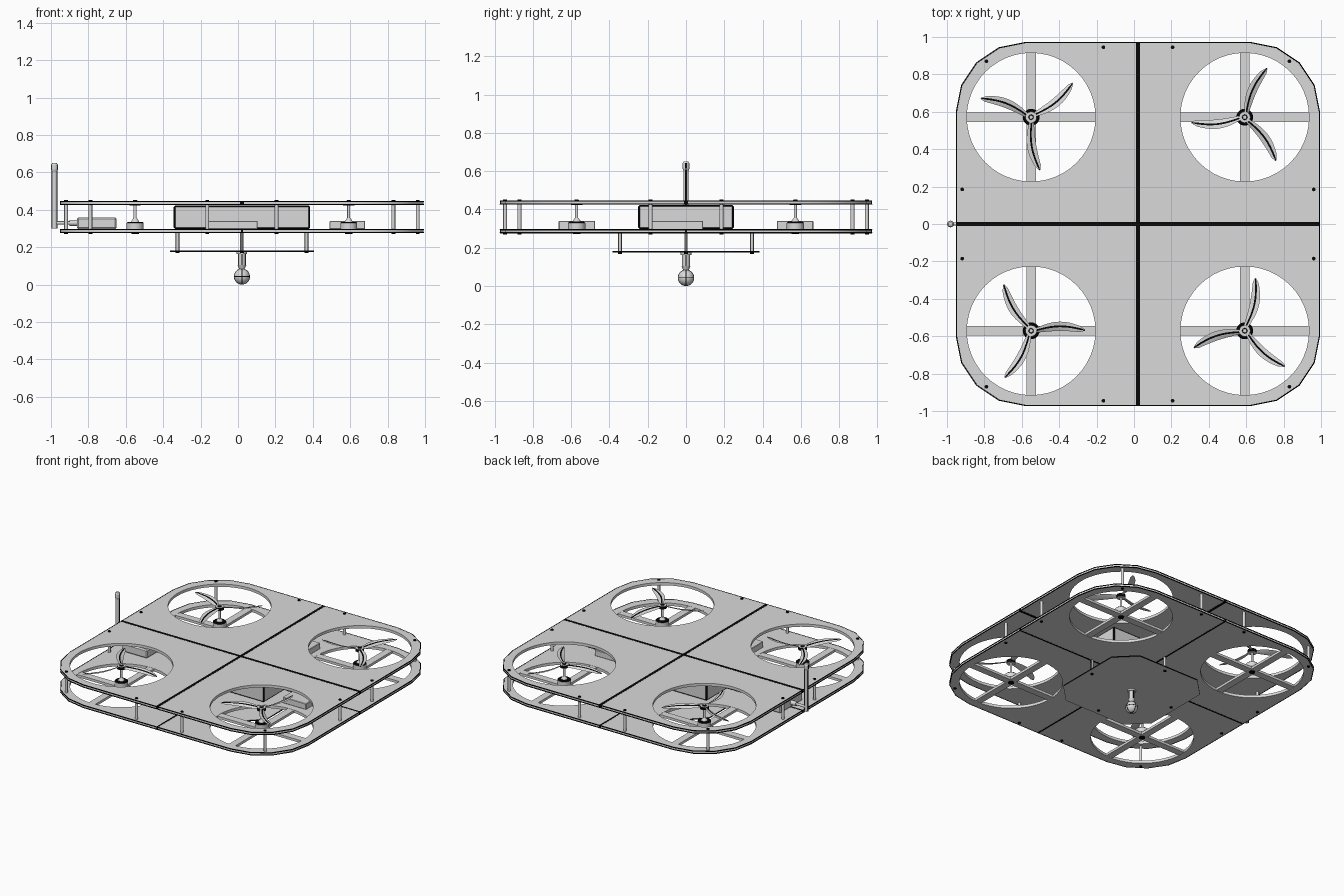
import bpy, bmesh
from math import sin, cos, pi, radians
from mathutils import Matrix, Vector

if "Cube" in bpy.data.objects:
    bpy.data.objects.remove(bpy.data.objects["Cube"])

CX = 0.021      # middle of the airframe in x
ROTOR = 0.571   # rotor distance from the middle, both ways


def material(name, value):
    mat = bpy.data.materials.new(name)
    mat.use_nodes = True
    colour = (value, value, value, 1)
    mat.diffuse_color = colour
    mat.node_tree.nodes["Principled BSDF"].inputs["Base Color"].default_value = colour
    return mat


grey, black = material("light_grey", 0.7), material("black", 0.002)


# Rules that choose the black faces of a part
def all_black(face):
    return True


def no_black(face):
    return False


def bevel_black(face):
    return max(abs(c) for c in face.normal) < 0.95


def rim_black(face):
    return abs(face.normal.z) < 0.5


def finish(name, bm, loc=(0, 0, 0), dark=no_black):
    bmesh.ops.recalc_face_normals(bm, faces=bm.faces[:])
    bm.normal_update()
    for face in bm.faces:
        face.material_index = int(face.material_index or dark(face))
    mesh = bpy.data.meshes.new(name)
    mesh.materials.append(grey)
    mesh.materials.append(black)
    bm.to_mesh(mesh)
    bm.free()
    mesh.shade_smooth()
    mesh.set_sharp_from_angle(angle=radians(35))
    ob = bpy.data.objects.new(name, mesh)
    ob.location = loc
    bpy.context.scene.collection.objects.link(ob)
    return ob


def turned(name, steps, loc=(0, 0, 0), sides=24, dark=no_black):
    """Stacked round sections, each (bottom radius, top radius, z1, z2)."""
    bm = bmesh.new()
    for r1, r2, z1, z2 in steps:
        bmesh.ops.create_cone(bm, cap_ends=True, segments=sides, radius1=r1, radius2=r2,
                              depth=z2 - z1, matrix=Matrix.Translation((0, 0, (z1 + z2) / 2)))
    return finish(name, bm, loc, dark)


def box(name, x1, x2, y1, y2, z1, z2, bevel=0.0, dark=no_black):
    bm = bmesh.new()
    bmesh.ops.create_cube(bm, size=1)
    bmesh.ops.scale(bm, vec=(x2 - x1, y2 - y1, z2 - z1), verts=bm.verts[:])
    if bevel:
        bmesh.ops.bevel(bm, geom=bm.edges[:], offset=bevel, segments=1, affect='EDGES')
    return finish(name, bm, ((x1 + x2) / 2, (y1 + y2) / 2, (z1 + z2) / 2), dark)


def seam(name, x, y, hx, hy, z1, z2):
    """Black strip given by its middle and half widths."""
    box(name, x - hx, x + hx, y - hy, y + hy, z1, z2, dark=all_black)


def arc(cx, cy, r, a1, a2, n):
    return [(cx + r * cos(a1 + (a2 - a1) * i / n), cy + r * sin(a1 + (a2 - a1) * i / n))
            for i in range(n + 1)]


def outline(name, loops, z, thickness=0.0, bead=0.0, dark=no_black):
    """Filled outlines with holes, or a round bead along them."""
    cu = bpy.data.curves.new(name, 'CURVE')
    cu.dimensions = '3D' if bead else '2D'
    cu.fill_mode = 'FULL' if bead else 'BOTH'
    cu.extrude = thickness / 2
    cu.bevel_depth = bead
    cu.bevel_resolution = 1
    for pts in loops:
        sp = cu.splines.new('POLY')
        sp.points.add(len(pts) - 1)
        for p, (x, y) in zip(sp.points, pts):
            p.co = (x, y, 0, 1)
        sp.use_cyclic_u = True
    tmp = bpy.data.objects.new(name + "_outline", cu)
    bpy.context.scene.collection.objects.link(tmp)
    bpy.context.view_layer.update()
    src = bpy.data.meshes.new_from_object(tmp.evaluated_get(bpy.context.evaluated_depsgraph_get()))
    bpy.data.objects.remove(tmp)
    bm = bmesh.new()
    bm.from_mesh(src)
    bmesh.ops.remove_doubles(bm, verts=bm.verts[:], dist=0.0001)
    return finish(name, bm, (CX, 0, z), dark)


# Decks: one quarter panel mirrored, with black seams and edge beads
corner = arc(0.6, 0.6, 0.37, 0, pi / 2, 4)
quarter = [(0.004, 0.004), (0.97, 0.004)] + corner + [(0.004, 0.97)]
opening = arc(ROTOR, ROTOR, 0.344, 0, 2 * pi * 47 / 48, 47)
rim = (corner + [(-x, y) for x, y in reversed(corner)]
       + [(-x, -y) for x, y in corner] + [(x, -y) for x, y in reversed(corner)])
for name, z, half in (("upper_deck", 0.436, 0.01), ("lower_deck", 0.286, 0.006)):
    deck = outline(name, [quarter, opening], z, thickness=0.02)
    mirror = deck.modifiers.new("Mirror", 'MIRROR')
    mirror.use_axis = (True, True, False)
    seam(name + "_seam_along", CX, 0, half, 0.972, z - 0.011, z + 0.011)
    seam(name + "_seam_across", CX, 0, 0.972, half, z - 0.011, z + 0.011)
    for side in (-1, 1):
        outline(name + "_edge", [rim], z + side * 0.008, bead=0.0035, dark=all_black)

# Spacer posts between the decks with black screw heads on the outsides
for px, py in ((0.81, 0.87), (0.185, 0.945), (0.94, 0.185)):
    for x in (CX - px, CX + px):
        for y in (-py, py):
            turned("spacer_post", [(0.01, 0.01, 0.296, 0.426)], (x, y, 0), 12)
            turned("post_screws", [(0.01, 0.01, 0.27, 0.28), (0.01, 0.01, 0.44, 0.452)],
                   (x, y, 0), 12, all_black)

# Battery with black edges, and electronics between the decks
box("battery_box", CX - 0.365, CX + 0.365, -0.25, 0.25, 0.296, 0.424, 0.009, bevel_black)
box("front_controller", -0.165, 0.105, -0.665, -0.475, 0.296, 0.34, 0.003)
box("back_controller", -0.065, 0.205, 0.475, 0.665, 0.296, 0.34, 0.003)
box("side_controller", 0.49, 0.68, -0.18, 0.09, 0.296, 0.34, 0.003)
box("receiver_box", -0.86, -0.65, -0.13, 0.13, 0.296, 0.36, 0.008)

# Aerial with its side connector
AX = -0.981
turned("aerial", [(0.014, 0.014, 0.30, 0.61), (0.013, 0.018, 0.60, 0.615),
                  (0.018, 0.018, 0.615, 0.64), (0.018, 0.012, 0.64, 0.65)], (AX, 0, 0), 16)
seam("aerial_seam", AX, 0, 0.0155, 0.004, 0.30, 0.61)
seam("aerial_tip_seam", AX, 0, 0.0187, 0.004, 0.613, 0.642)
connector = turned("aerial_connector", [(0.009, 0.009, 0, 0.09), (0.016, 0.016, 0.08, 0.13)],
                   (AX, 0, 0.33), 16)
connector.rotation_euler.y = pi / 2


def blade(bm, angle, hand, n=10):
    """One twisted sickle blade with a black ridge along its middle."""
    rings = []
    out, side = Vector((cos(angle), sin(angle), 0)), Vector((-sin(angle), cos(angle), 0))
    for i in range(n + 1):
        t = i / n
        mid = out * (0.02 + 0.267 * t) + side * hand * 0.022 * (sin(pi * t) - 0.3 * t)
        half = 0.006 + 0.02 * sin(pi * min(1, t * 0.85 + 0.08)) ** 0.8
        half *= 1 if i < n else 0.3
        tilt = radians(26 - 18 * t)
        chord = side * hand * cos(tilt) + Vector((0, 0, sin(tilt)))
        thick = Vector((0, 0, 0.004 - 0.0025 * t))
        ridge = chord * min(0.005, half * 0.5)
        rings.append([bm.verts.new(mid + off) for off in
                      (chord * half, thick + ridge, thick - ridge, chord * -half, -thick)])
    for a, b in zip(rings, rings[1:]):
        for k in range(5):
            face = bm.faces.new((a[k], a[(k + 1) % 5], b[(k + 1) % 5], b[k]))
            face.material_index = int(k == 1)
    bm.faces.new(rings[0])
    bm.faces.new(rings[-1])


# Rotors: cross bars, motor, shaft and three-bladed propeller
for sx, sy, turn in ((-1, 1, 38), (1, 1, 67), (-1, -1, 2), (1, -1, 77)):
    x, y = CX + sx * ROTOR, sy * ROTOR
    box("rotor_bar_across", x - 0.35, x + 0.35, y - 0.026, y + 0.026, 0.277, 0.295)
    box("rotor_bar_along", x - 0.026, x + 0.026, y - 0.35, y + 0.35, 0.277, 0.295)
    turned("motor", [(0.045, 0.045, 0.295, 0.33), (0.022, 0.01, 0.336, 0.355),
                     (0.008, 0.008, 0.35, 0.43)], (x, y, 0))
    turned("motor_trim", [(0.045, 0.038, 0.33, 0.336), (0.02, 0.02, 0.271, 0.277)],
           (x, y, 0), dark=all_black)
    turned("propeller_hub", [(0.03, 0.03, 0.422, 0.443), (0.014, 0.01, 0.443, 0.452)],
           (x, y, 0), dark=rim_black)
    bm = bmesh.new()
    for k in range(3):
        blade(bm, radians(turn + 120 * k), sx * sy)
    finish("propeller_blades", bm, (x, y, 0.436))

# Payload tray with a black rim, hung on four posts with black seams
h, c = 0.385, 0.25
tray = [(h, -c), (h, c), (c, h), (-c, h), (-h, c), (-h, -c), (-c, -h), (c, -h)]
outline("payload_tray", [tray], 0.178, thickness=0.008, dark=rim_black)
for dx, dy in ((1, 0), (-1, 0), (0, 1), (0, -1)):
    x, y = CX + dx * 0.345, dy * 0.345
    turned("tray_post", [(0.009, 0.009, 0.18, 0.276)], (x, y, 0), 12)
    seam("tray_post_seam", x, y, 0.003 + 0.007 * abs(dx), 0.003 + 0.007 * abs(dy), 0.18, 0.276)
    turned("tray_screw", [(0.01, 0.01, 0.168, 0.175)], (x, y, 0), 12, all_black)

# Ball camera on a stem below the tray, with black bands
turned("camera_stem", [(0.028, 0.028, 0.163, 0.176), (0.02, 0.02, 0.105, 0.163),
                       (0.013, 0.024, 0.08, 0.105)], (CX, 0, 0))
seam("camera_stem_seam_across", CX, 0, 0.021, 0.003, 0.105, 0.163)
seam("camera_stem_seam_along", CX, 0, 0.003, 0.021, 0.105, 0.163)
bm = bmesh.new()
bmesh.ops.create_uvsphere(bm, u_segments=24, v_segments=16, radius=0.042)
finish("camera_ball", bm, (CX, 0, 0.043))
for turn in ((0, 0, 0), (pi / 2, 0, 0), (0, pi / 2, 0)):
    band = turned("camera_band", [(0.043, 0.043, -0.002, 0.002)], (CX, 0, 0.043), 32, all_black)
    band.rotation_euler = turn
